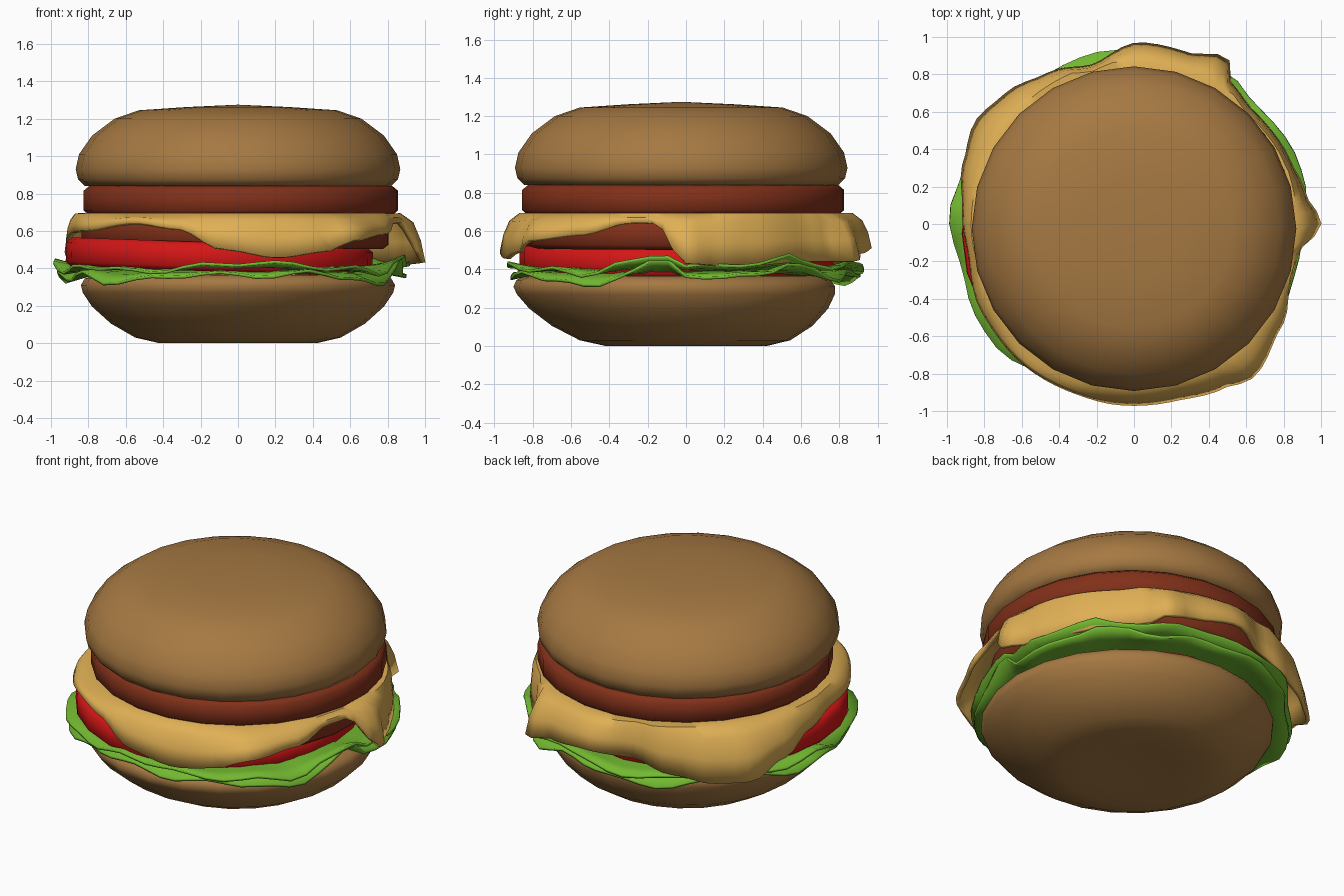
import bpy, bmesh
from math import sin, cos, radians, pi

if "Cube" in bpy.data.objects:
    bpy.data.objects.remove(bpy.data.objects["Cube"])


def finish(name, bm, color, angle=50):
    bmesh.ops.recalc_face_normals(bm, faces=bm.faces)
    me = bpy.data.meshes.new(name)
    bm.to_mesh(me)
    bm.free()
    ob = bpy.data.objects.new(name, me)
    bpy.context.collection.objects.link(ob)
    mat = bpy.data.materials.new(name + "_color")
    mat.diffuse_color = (*color, 1)
    mat.use_nodes = True
    mat.node_tree.nodes["Principled BSDF"].inputs["Base Color"].default_value = mat.diffuse_color
    me.materials.append(mat)
    bpy.ops.object.select_all(action='DESELECT')
    bpy.context.view_layer.objects.active = ob
    ob.select_set(True)
    bpy.ops.object.shade_smooth_by_angle(angle=radians(angle))
    return ob


def rings_mesh(rings, bottom=None, top=None):
    """Bridge closed rings of points; optional centre points cap the ends."""
    bm = bmesh.new()
    rows = [[bm.verts.new(p) for p in ring] for ring in rings]
    n = len(rows[0])
    for a, b in zip(rows, rows[1:]):
        for i in range(n):
            bm.faces.new((a[i], a[(i + 1) % n], b[(i + 1) % n], b[i]))
    for point, row in ((bottom, rows[0]), (top, rows[-1])):
        if point:
            c = bm.verts.new(point)
            for i in range(n):
                bm.faces.new((c, row[i], row[(i + 1) % n]))
    return bm


def lathe(name, profile, color, loc=(0, 0, 0), tilt=(0, 0, 0), n=24):
    rings = [[(r * cos(2 * pi * i / n), r * sin(2 * pi * i / n), z) for i in range(n)]
             for r, z in profile[1:-1]]
    ob = finish(name, rings_mesh(rings, (0, 0, profile[0][1]), (0, 0, profile[-1][1])), color)
    ob.location, ob.rotation_euler = loc, tilt
    return ob


def slab(name, r, h, *args):
    """Disc with slightly rounded rims, centred on its own height."""
    return lathe(name, [(0, -h / 2), (r - .03, -h / 2), (r, -h / 2 + .025),
                        (r, h / 2 - .025), (r - .03, h / 2), (0, h / 2)], *args)


def sample(table, deg):
    """Smoothly interpolate (angle, values...) rows around the circle."""
    rows = table + [(table[0][0] + 360, *table[0][1:])]
    for a, b in zip(rows, rows[1:]):
        if a[0] <= deg <= b[0]:
            t = (deg - a[0]) / (b[0] - a[0])
            t = t * t * (3 - 2 * t)
            return [u + (v - u) * t for u, v in zip(a[1:], b[1:])]


def polar(r, deg, z):
    return (r * cos(radians(deg)), r * sin(radians(deg)), z)


BUN = (.38, .19, .055)
PATTY = (.22, .03, .01)

# Buns; the lower one leans slightly to the front
bottom = lathe("bottom_bun", [(0, .025), (.25, .015), (.42, 0), (.55, .03), (.68, .105),
                              (.78, .195), (.83, .27), (.84, .31), (.82, .345), (.77, .365),
                              (0, .37)], BUN, (0, -.065, 0))
for v in bottom.data.vertices:
    v.co.y += .2 * max(0, .33 - v.co.z)
lathe("top_bun", [(0, .84), (.6, .84), (.82, .84), (.855, .875), (.868, .93), (.85, 1.01),
                  (.78, 1.11), (.66, 1.2), (.53, 1.245), (.28, 1.262), (0, 1.275)],
      BUN, (0, -.025, 0))

# Patties and tomato
slab("upper_patty", .845, .155, PATTY, (.015, -.015, .762), (0, 0, .1))
slab("lower_patty", .825, .16, PATTY, (-.015, -.025, .59), (0, .01, .1))
slab("tomato_slice", .82, .155, (.66, .008, .008), (-.1, -.05, .46), (0, .035, 0))

# Melted cheese: angle, rim radius, rim height
cheese_rim = [(0, .99, .43), (10, .92, .42), (22, .89, .42), (45, .87, .44), (55, .90, .44),
              (61, 1.01, .44), (72, .95, .48), (88, .96, .51), (105, .87, .48), (120, .92, .42),
              (135, .97, .38), (147, 1.0, .38), (160, .96, .46), (175, .91, .55),
              (190, .89, .59), (210, .93, .60), (235, .95, .64), (250, .95, .61),
              (265, .96, .50), (283, .96, .455), (299, .99, .49), (307, 1.03, .55),
              (325, .95, .58), (340, .88, .64), (350, .88, .64)]
cheese_rings = [[], [], [], [], [], []]
for i in range(96):
    d = i * 3.75
    r, z = sample(cheese_rim, d)
    s = min(.865, r - .03)
    steps = [(.5, .67), (.79, .68), (s, .683), (s + .5 * (r - s), .67 - .12 * (.69 - z)),
             (s + .8 * (r - s), .45 * .69 + .55 * z), (r, z)]
    for ring, (rr, zz) in zip(cheese_rings, steps):
        ring.append(polar(rr, d, zz))
cheese = finish("cheese", rings_mesh(cheese_rings, (0, 0, .67)), (.74, .43, .09))
solid = cheese.modifiers.new("thickness", 'SOLIDIFY')
solid.thickness, solid.offset = .025, 0

# Lettuce: two ruffled leaves; angle, rim radius, rim height
lettuce_rim = [(0, .90, .40), (12, .94, .39), (25, .94, .42), (36, .92, .46), (45, .91, .43),
               (57, .95, .38), (75, .9, .43), (102, .94, .38), (116, .93, .37), (138, .88, .40),
               (165, .96, .37), (177, .99, .42), (195, .95, .37), (210, .98, .40),
               (223, .99, .37), (240, .94, .38), (262, .92, .40), (290, .96, .41),
               (310, .94, .38), (325, .93, .35), (342, .9, .43), (352, .9, .48)]
for name, shift, scale, phase in (("lettuce_upper", .015, 1, 0), ("lettuce_lower", -.035, .98, 2.1)):
    rings = [[], [], []]
    for i in range(60):
        d = i * 6
        a = radians(d)
        r, z = sample(lettuce_rim, d)
        r *= scale
        base = .395 + shift * .3
        rim = z + shift + .01 * sin(7 * a + phase) + .012 * sin(13 * a + 2 * phase)
        for ring, f, k in zip(rings, (.75, .9, 1), (0, .4, 1)):
            ring.append(polar(r * f, d, base + k * (rim - base)))
    leaf = finish(name, rings_mesh(rings, (0, 0, base)), (.17, .48, .03), 30)
    solid = leaf.modifiers.new("thickness", 'SOLIDIFY')
    solid.thickness, solid.offset = .016, 0
